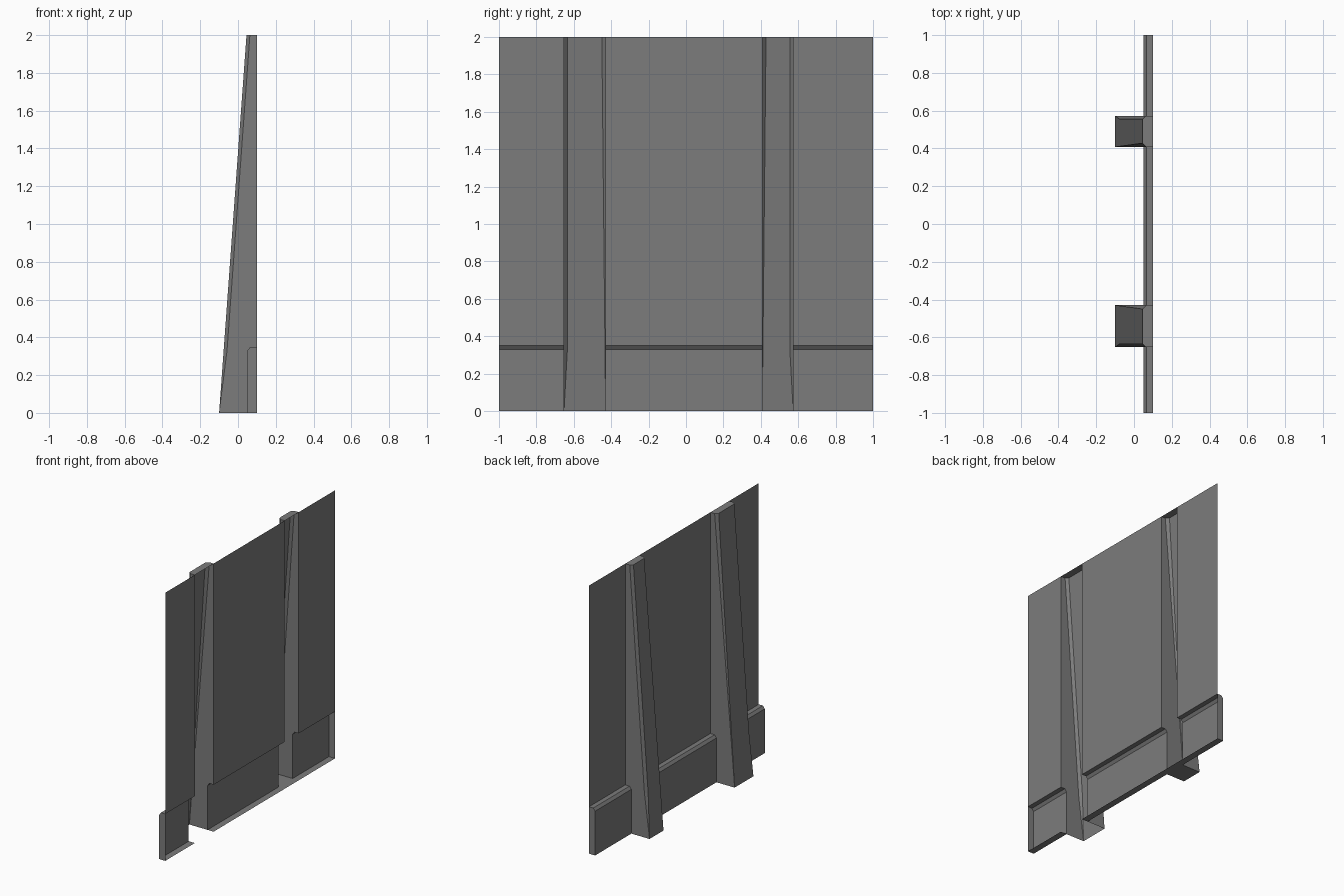
import bpy, bmesh
from mathutils import Vector

if "Cube" in bpy.data.objects:
    bpy.data.objects.remove(bpy.data.objects["Cube"])

grey = bpy.data.materials.new("plain grey")
grey.use_nodes = True
COLOUR = (0.2, 0.2, 0.2, 1)
grey.diffuse_color = COLOUR
grey.node_tree.nodes["Principled BSDF"].inputs["Base Color"].default_value = COLOUR

BACK, FACE = 0.1, 0.05          # wall plane and plinth front plane
LEDGE, TOP = 0.35, 2.0          # plinth top and wall top
PLINTH_EDGE, LIP = 0.33, 0.065  # chamfer along the plinth top


def finish(bm, name, inside):
    """Turn every face away from a point inside the part, then add the object."""
    bmesh.ops.remove_doubles(bm, verts=bm.verts, dist=0.0005)
    bm.normal_update()
    for f in bm.faces:
        if f.normal.dot(f.calc_center_median() - Vector(inside)) < 0:
            f.normal_flip()
    mesh = bpy.data.meshes.new(name)
    bm.to_mesh(mesh)
    bm.free()
    mesh.materials.append(grey)
    bpy.context.collection.objects.link(bpy.data.objects.new(name, mesh))


def loft(bm, rows):
    """Skin a list of equal-length open point rows."""
    rows = [[bm.verts.new(p) for p in row] for row in rows]
    for a, b in zip(rows, rows[1:]):
        for i in range(len(a) - 1):
            bm.faces.new((a[i], a[i + 1], b[i + 1], b[i]))
    return rows


def wall_bay(name, y0, y1):
    bm = bmesh.new()
    loft(bm, [[(BACK, y, z) for y in (y0, y1)] for z in (LEDGE, TOP)])
    finish(bm, name + "_wall", (1, 0, 1))


def plinth_bay(name, y0, y1):
    profile = [(BACK, 0), (FACE, 0), (FACE, PLINTH_EDGE), (LIP, LEDGE), (BACK, LEDGE)]
    bm = bmesh.new()
    ends = loft(bm, [[(x, y, z) for x, z in profile] for y in (y0, y1)])
    # close only the outer ends of the run
    for y, ring in zip((y0, y1), ends):
        if abs(y) == 1:
            bm.faces.new(ring)
    finish(bm, name + "_plinth", (BACK, (y0 + y1) / 2, LEDGE / 2))


def buttress(name, y0, y1, floor):
    def row(z, back):
        front = -0.1 + 0.0725 * z
        low = 0.018 * min(z / PLINTH_EDGE, 1)   # crisp chamfer
        high = 0.02 * z / TOP                   # chamfer widening upward
        a, b = (high, low) if floor else (low, high)
        return [(back, y0, z), (front + a, y0, z), (front, y0 + a, z),
                (front, y1 - b, z), (front + b, y1, z), (back, y1, z)]

    bm = bmesh.new()
    # lower part stops against the plinth, upper part against the wall
    loft(bm, [row(0, FACE), row(PLINTH_EDGE, FACE), row(LEDGE, LIP)])
    upper = loft(bm, [row(LEDGE, BACK), row(TOP, BACK)])
    bm.faces.new(upper[-1])
    if floor:
        bm.faces.new([bm.verts.new(p) for p in
                      ((BACK, y0, 0), (-0.1, y0, 0), (-0.1, y1, 0), (BACK, y1, 0))])
    finish(bm, name, (BACK, (y0 + y1) / 2, 1))


front_post = (-0.652, -0.43)
rear_post = (0.408, 0.573)
bays = {"front": (-1, front_post[0]),
        "middle": (front_post[1], rear_post[0]),
        "rear": (rear_post[1], 1)}
for bay, span in bays.items():
    wall_bay(bay, *span)
    plinth_bay(bay, *span)

buttress("front_buttress", *front_post, False)
buttress("rear_buttress", *rear_post, True)
